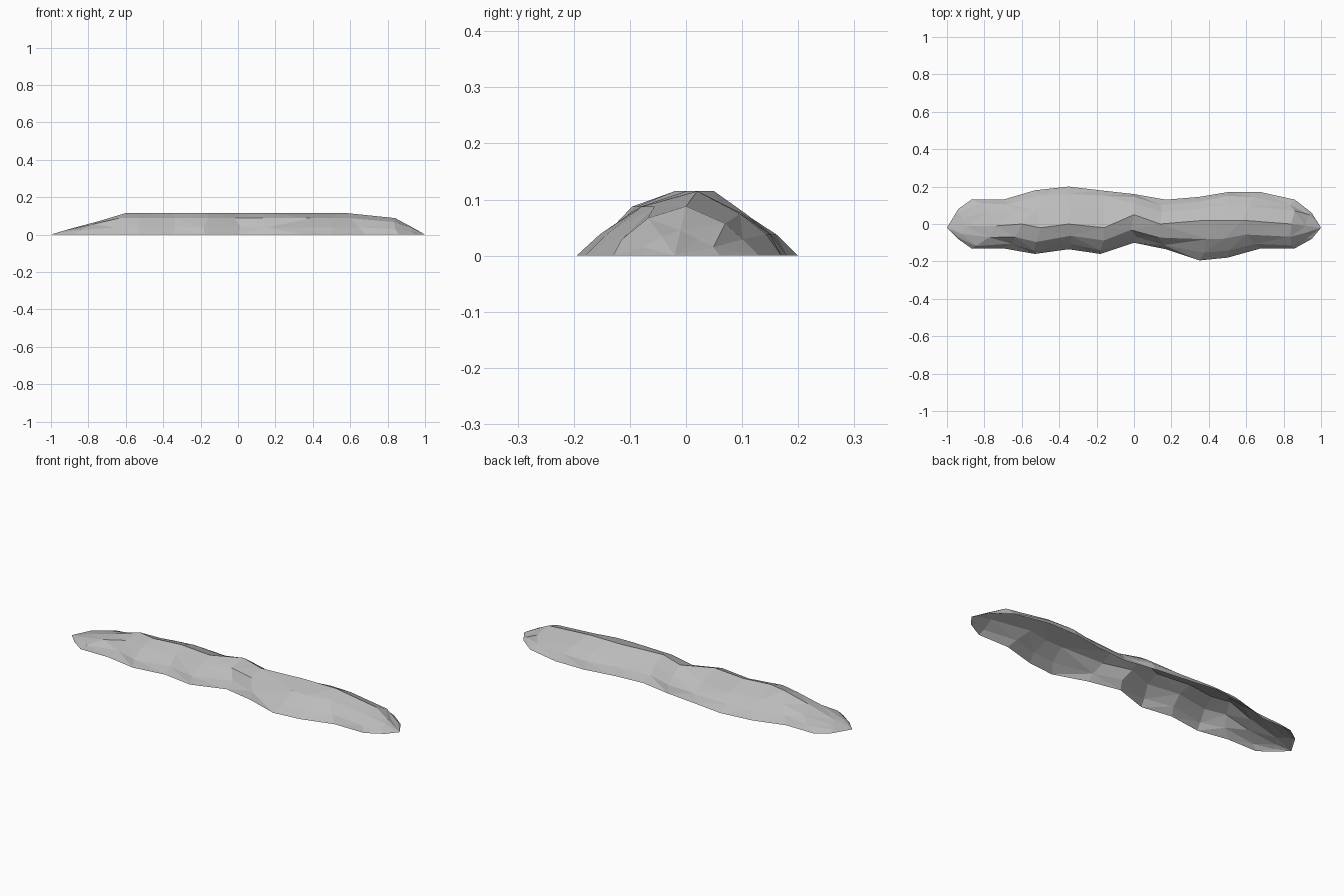
import bpy
import bmesh
import random

random.seed(4)
default_cube = bpy.data.objects.get("Cube")
if default_cube:
    bpy.data.objects.remove(default_cube, do_unlink=True)

# Single stone colour
stone = bpy.data.materials.new("grey_stone")
stone.use_nodes = True
stone_colour = (0.5, 0.5, 0.5, 1)
stone.diffuse_color = stone_colour
stone.node_tree.nodes["Principled BSDF"].inputs["Base Color"].default_value = stone_colour

# Sections along the ridge: base x, crest x, front y, crest y, back y, crest z
sections = [
    (-.94, -.9, -.08, -.01, .08, .03),
    (-.87, -.74, -.13, -.01, .13, .073),
    (-.7, -.6, -.13, 0, .13, .115),
    (-.53, -.5, -.16, -.02, .18, .115),
    (-.35, -.35, -.135, 0, .2, .115),
    (-.18, -.16, -.16, -.02, .18, .115),
    (0, 0, -.1, .05, .16, .115),
    (.17, .14, -.135, 0, .13, .115),
    (.35, .38, -.195, .02, .145, .115),
    (.5, .47, -.18, .02, .17, .115),
    (.68, .58, -.13, .02, .17, .115),
    (.86, .84, -.13, 0, .13, .088),
    (.95, .92, -.08, -.01, .06, .045),
]

# Slope rows: side, distance out from the crest, fraction of crest height
slope_rows = [
    ("front", 1, 0), ("front", .84, .33), ("front", .5, .76),
    ("crest", 0, 1),
    ("back", .5, .65), ("back", .83, .33), ("back", 1, 0),
]


def section_points(base_x, crest_x, front, crest, back, height):
    """Cross-section from the front foot, over the crest, to the back foot."""
    points = []
    for side, out, rise in slope_rows:
        edge = front if side == "front" else back
        wobble = random.uniform(-.02, .02) if 0 < rise < 1 else 0
        x = base_x + (crest_x - base_x) * rise + wobble
        y = crest + (edge - crest) * out + wobble * .4
        points.append((x, y, height * rise))
    return points


# Open shell of faceted rock
bm = bmesh.new()
rings = [[bm.verts.new(p) for p in section_points(*s)] for s in sections]
for near, far in zip(rings, rings[1:]):
    for i in range(len(near) - 1):
        corners = (near[i], far[i], far[i + 1], near[i + 1])
        bm.faces.new(corners)

# Pointed ends
left_tip = bm.verts.new((-1, -.02, 0))
right_tip = bm.verts.new((1, -.02, 0))
for i in range(len(slope_rows) - 1):
    bm.faces.new((left_tip, rings[0][i], rings[0][i + 1]))
    bm.faces.new((rings[-1][i], right_tip, rings[-1][i + 1]))
bmesh.ops.triangulate(bm, faces=bm.faces[:], quad_method="SHORT_EDGE")

mesh = bpy.data.meshes.new("rock_ridge")
bm.to_mesh(mesh)
bm.free()
mesh.materials.append(stone)
rock_ridge = bpy.data.objects.new("rock_ridge", mesh)
bpy.context.scene.collection.objects.link(rock_ridge)
